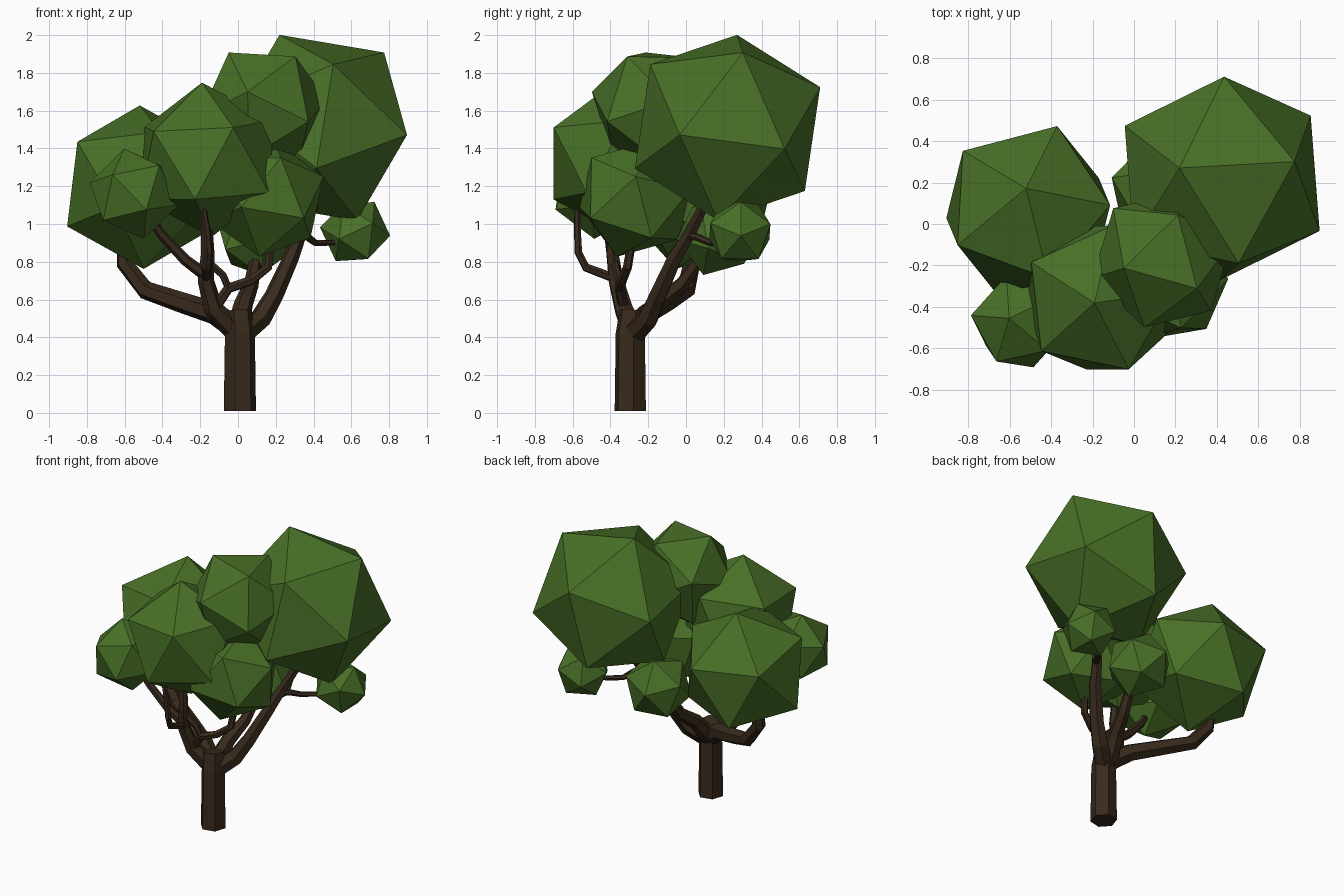
import bpy, bmesh, math
from mathutils import Vector, Matrix

if "Cube" in bpy.data.objects:
    bpy.data.objects.remove(bpy.data.objects["Cube"])


def material(name, rgb):
    m = bpy.data.materials.new(name)
    m.diffuse_color = (*rgb, 1)
    m.use_nodes = True
    m.node_tree.nodes["Principled BSDF"].inputs["Base Color"].default_value = m.diffuse_color
    return m


leaf = material("leaf_green", (0.065, 0.16, 0.02))
bark = material("bark_brown", (0.04, 0.023, 0.012))


def finish(name, bm, mat):
    bmesh.ops.recalc_face_normals(bm, faces=bm.faces)
    me = bpy.data.meshes.new(name)
    bm.to_mesh(me)
    bm.free()
    me.materials.append(mat)
    ob = bpy.data.objects.new(name, me)
    bpy.context.collection.objects.link(ob)


def frame(a, b):
    x = a.normalized()
    z = a.cross(b).normalized()
    return Matrix((x, z.cross(x), z)).transposed()


def clump(name, centre, r, corner, neighbour):
    """Icosahedron turned so that two adjacent corners point at given places."""
    c = Vector(centre)
    bm = bmesh.new()
    bmesh.ops.create_icosphere(bm, subdivisions=1, radius=r)
    bm.verts.ensure_lookup_table()
    v = bm.verts[0]
    w = v.link_edges[0].other_vert(v)
    src = frame(v.co, w.co)
    dst = frame(Vector(corner) - c, Vector(neighbour) - c)
    rot = dst @ src.transposed()
    for p in bm.verts:
        p.co = rot @ p.co + c
    finish(name, bm, leaf)


def branch(name, points, r0, r1, sides=6):
    """Tapered faceted tube along a path."""
    pts = [Vector(p) for p in points]
    bm = bmesh.new()
    rings = []
    side = None
    for i, p in enumerate(pts):
        t = (pts[min(i + 1, len(pts) - 1)] - pts[max(i - 1, 0)]).normalized()
        ref = side or Vector((1, 0, 0.01))
        side = (ref - t * ref.dot(t)).normalized()
        up = t.cross(side)
        r = r0 + (r1 - r0) * i / (len(pts) - 1)
        rings.append([bm.verts.new(p + r * (side * math.cos(a) + up * math.sin(a)))
                      for a in (math.tau * (k + 0.2) / sides for k in range(sides))])
    for lo, hi in zip(rings, rings[1:]):
        for k in range(sides):
            n = (k + 1) % sides
            bm.faces.new((lo[k], lo[n], hi[n], hi[k]))
    bm.faces.new(rings[0][::-1])
    bm.faces.new(rings[-1])
    finish(name, bm, bark)


# foliage clumps
clump("foliage_large_right", (.425, .22, 1.51), .535, (.22, .27, 2.0), (.78, .30, 1.90))
clump("foliage_large_left", (-.51, .06, 1.195), .447, (-.52, .17, 1.62), (-.86, -.11, 1.43))
clump("foliage_front", (-.165, -.355, 1.34), .41, (-.19, -.38, 1.74), (-.45, -.615, 1.50))
clump("foliage_top", (.136, -.171, 1.615), .349, (.05, -.50, 1.70), (-.05, -.21, 1.91))
clump("foliage_front_right", (.15, -.27, 1.135), .325, (.23, -.51, 1.36), (-.01, -.58, 1.06))
clump("foliage_front_left", (-.55, -.47, 1.16), .245, (-.60, -.455, 1.39), (-.79, -.44, 1.21))
clump("foliage_small_right", (.62, .285, .96), .187, (.725, .29, 1.12), (.80, .29, .95))
clump("foliage_small_back", (.10, .17, .94), .225, (.12, .09, .725), (.20, .32, .79))

# trunk
branch("trunk", [(.01, -.295, .01), (.01, -.295, .42), (0, -.28, .54)], .087, .075)

# main limbs
branch("limb_left", [(0, -.28, .44), (-.13, -.2, .53), (-.3, -.1, .585), (-.49, 0, .65),
                     (-.6, .03, .79), (-.6, .05, .95)], .065, .04)
branch("limb_right", [(.02, -.28, .42), (.12, -.2, .5), (.19, -.15, .62), (.28, -.06, .82),
                      (.33, .02, .95), (.42, .12, 1.15)], .065, .028)
branch("limb_front", [(-.03, -.29, .45), (-.13, -.33, .55), (-.17, -.37, .7),
                      (-.16, -.39, .85), (-.17, -.38, 1.1)], .06, .027)
branch("limb_back", [(0, -.25, .45), (.03, -.15, .58), (.07, -.02, .68), (.1, .1, .85)], .06, .03)

# thin side branches
branch("branch_front_left", [(-.16, -.37, .72), (-.28, -.39, .81), (-.41, -.41, .95),
                             (-.52, -.45, 1.12)], .033, .022)
branch("branch_front_up", [(-.17, -.37, .71), (-.165, -.53, .77), (-.155, -.57, .85),
                           (-.165, -.575, .97), (-.19, -.575, 1.12)], .026, .016)
branch("branch_middle", [(-.12, -.33, .56), (-.05, -.35, .66), (.07, -.34, .70),
                         (.16, -.31, .77), (.18, -.28, .95)], .03, .022)
branch("twig_middle", [(-.16, -.38, .8), (-.08, -.36, .73), (-.05, -.35, .66)], .022, .02)
branch("twig_right", [(.32, 0, .94), (.37, .06, .93), (.41, .13, .9), (.5, .2, .9),
                      (.6, .27, .94)], .022, .014)
